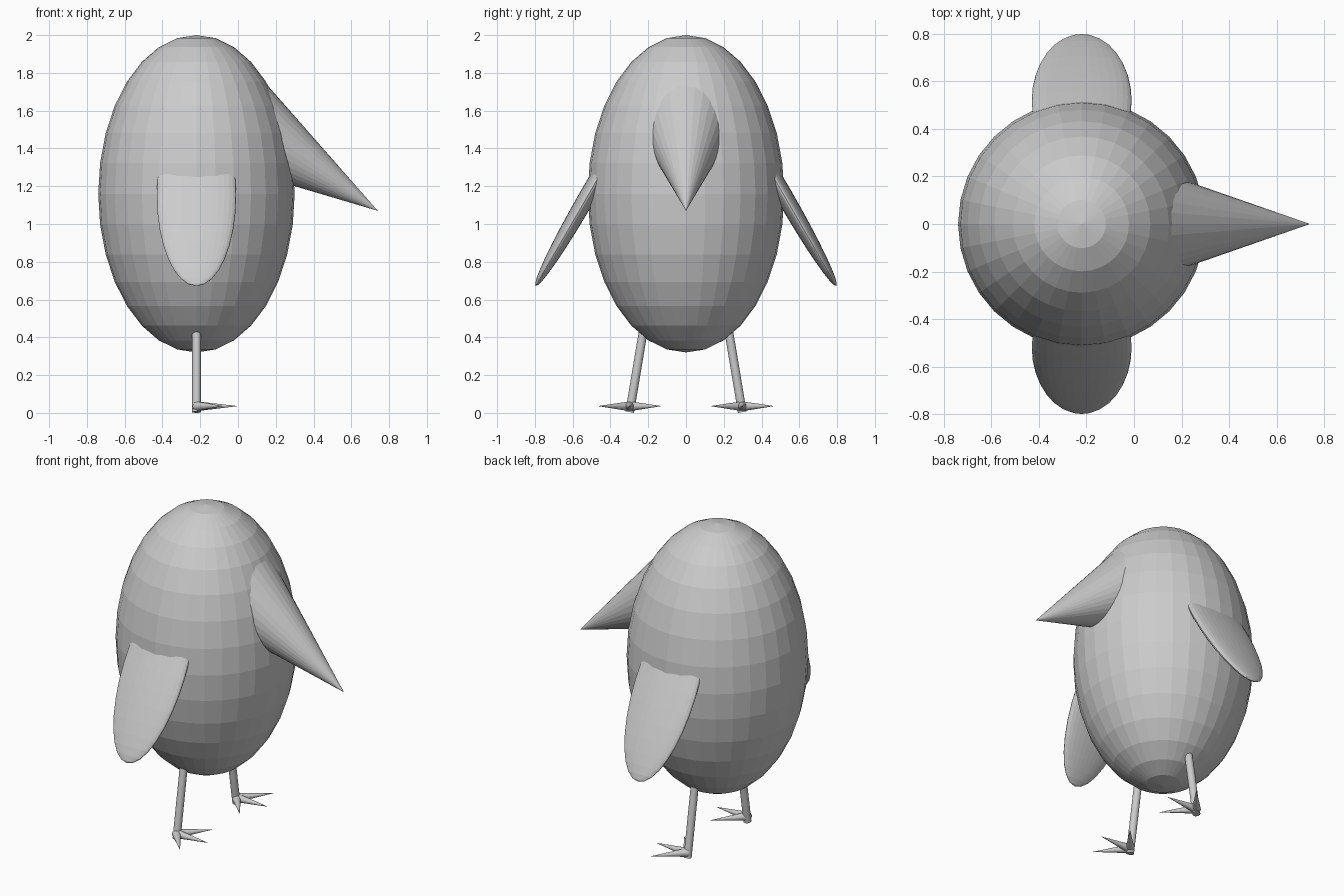
import bpy
from math import radians, sin, cos, tan
from mathutils import Vector

if "Cube" in bpy.data.objects:
    bpy.data.objects.remove(bpy.data.objects["Cube"])

CX = -0.22  # body axis


def ellipsoid(name, loc, radii, rot=(0, 0, 0)):
    bpy.ops.mesh.primitive_uv_sphere_add(segments=32, ring_count=16, radius=1,
                                         location=loc, rotation=rot)
    ob = bpy.context.object
    ob.name = name
    ob.scale = radii
    return ob


def taper(name, start, end, r1, r2=0.0):
    """Cone or cylinder running from start to end."""
    a, b = Vector(start), Vector(end)
    bpy.ops.mesh.primitive_cone_add(vertices=32, radius1=r1, radius2=r2,
                                    depth=(b - a).length, location=(a + b) / 2)
    ob = bpy.context.object
    ob.name = name
    ob.rotation_euler = (b - a).to_track_quat('Z', 'Y').to_euler()
    return ob


# Egg-shaped body
ellipsoid("body", (CX, 0, 1.16), (0.52, 0.52, 0.84))

# Drooping beak, base buried in the body
tip = Vector((0.74, 0, 1.07))
tilt = radians(32.6)
length = 0.88
taper("beak", tip + length * Vector((-cos(tilt), 0, sin(tilt))), tip,
      length * tan(radians(16.1)))

for side, label in ((1, "left"), (-1, "right")):
    # Flat wing leaning outwards
    ellipsoid(f"{label}_wing", (CX, side * 0.52, 1.15), (0.21, 0.045, 0.552),
              (side * radians(30), 0, 0))

    # Splayed leg
    foot_y = side * 0.298
    taper(f"{label}_leg", (CX, foot_y, 0.004),
          (CX, foot_y - side * 0.55 * tan(radians(9.5)), 0.554), 0.023, 0.023)

    # Three toes
    for i, deg in enumerate((-50, 0, 50)):
        a = radians(deg)
        taper(f"{label}_toe_{i + 1}", (CX, foot_y, 0.035),
              (CX + 0.22 * cos(a), foot_y + 0.22 * sin(a), 0.036), 0.026)
